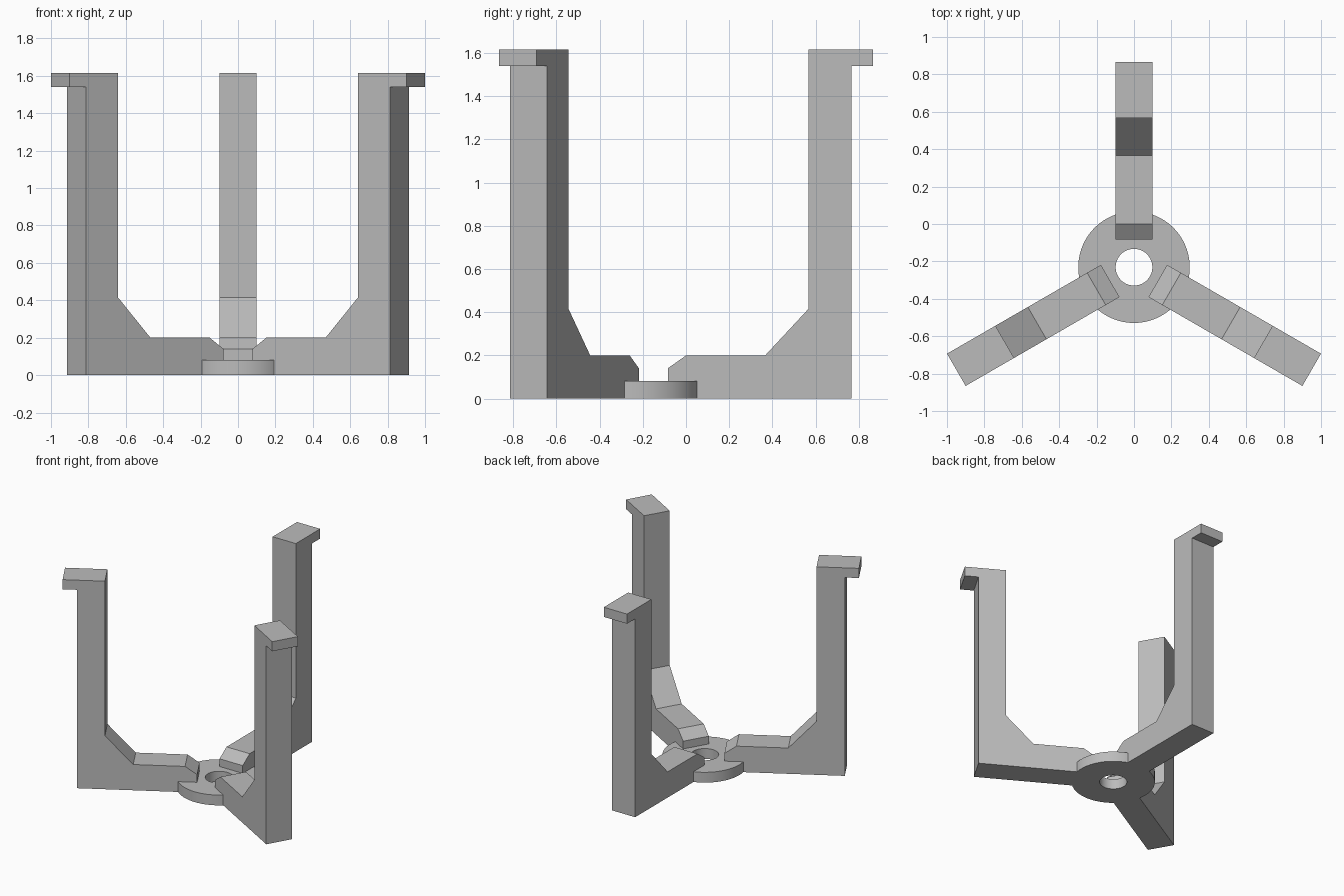
import bpy
import bmesh
import math
from mathutils import Matrix

cube = bpy.data.objects.get("Cube")
if cube:
    bpy.data.objects.remove(cube, do_unlink=True)

HUB_Y = -0.231
ARM_WIDTH = 0.199

grey = bpy.data.materials.new("plain_grey")
grey.use_nodes = True
colour = (0.5, 0.5, 0.5, 1)
grey.diffuse_color = colour
grey.node_tree.nodes["Principled BSDF"].inputs["Base Color"].default_value = colour


def add_object(name, bm):
    bmesh.ops.recalc_face_normals(bm, faces=bm.faces)
    mesh = bpy.data.meshes.new(name)
    bm.to_mesh(mesh)
    bm.free()
    mesh.materials.append(grey)
    obj = bpy.data.objects.new(name, mesh)
    bpy.context.collection.objects.link(obj)
    return obj


# Arm side profile: distance from the hub axis, height
PROFILE = [(0.147, 0), (0.997, 0), (0.997, 1.54), (1.097, 1.54),
           (1.097, 1.615), (0.798, 1.615), (0.798, 0.415),
           (0.598, 0.2), (0.232, 0.2), (0.147, 0.14)]


def add_arm(name, angle):
    bm = bmesh.new()
    side = bm.faces.new([bm.verts.new((r, -ARM_WIDTH / 2, z)) for r, z in PROFILE])
    result = bmesh.ops.extrude_face_region(bm, geom=[side])
    moved = [v for v in result["geom"] if isinstance(v, bmesh.types.BMVert)]
    bmesh.ops.translate(bm, verts=moved, vec=(0, ARM_WIDTH, 0))
    place = Matrix.Translation((0, HUB_Y, 0)) @ Matrix.Rotation(math.radians(angle), 4, "Z")
    bm.transform(place)
    add_object(name, bm)


for name, angle in (("back_arm", 90), ("front_right_arm", 210), ("front_left_arm", 330)):
    add_arm(name, angle)

# Hub: a flat ring, spun from its rectangular section
bm = bmesh.new()
section = [bm.verts.new((r, 0, z)) for r, z in
           ((0.098, 0), (0.298, 0), (0.298, 0.08), (0.098, 0.08))]
edges = [bm.edges.new((section[i], section[(i + 1) % 4])) for i in range(4)]
bmesh.ops.spin(bm, geom=section + edges, axis=(0, 0, 1), cent=(0, 0, 0),
               angle=math.tau, steps=96, use_duplicate=False)
bmesh.ops.remove_doubles(bm, verts=bm.verts, dist=0.0005)
bm.transform(Matrix.Translation((0, HUB_Y, 0)))
hub = add_object("hub_ring", bm)

bpy.ops.object.select_all(action="DESELECT")
hub.select_set(True)
bpy.context.view_layer.objects.active = hub
bpy.ops.object.shade_smooth_by_angle(angle=math.radians(30))
